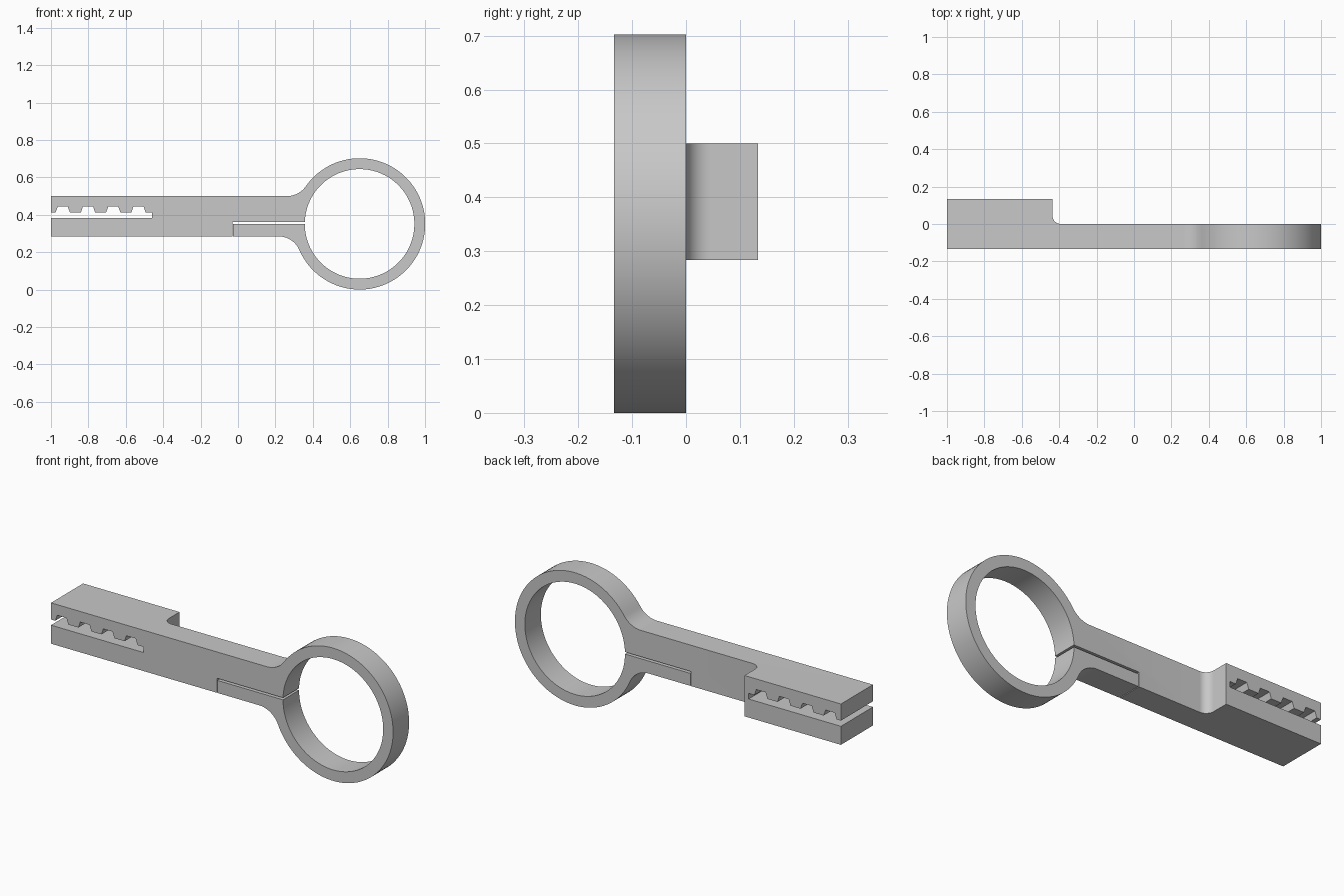
import bpy, bmesh
from math import sin, cos, atan2, asin, sqrt, pi

if "Cube" in bpy.data.objects:
    bpy.data.objects.remove(bpy.data.objects["Cube"])

# Main dimensions
RING_X, RING_Z, OUTER, INNER = 0.65, 0.351, 0.351, 0.293
TOP, BOTTOM = 0.5, 0.284
FRONT, MID, BACK = -0.134, 0.0, 0.134
FILLET = 0.12
SLIT_LOW, SLIT_HIGH, SLIT_X, SLIT_GAP = 0.35, 0.361, -0.03, 0.004
SLOT_LOW, SLOT_HIGH, NOTCH_TOP, SLOT_END = 0.382, 0.412, 0.444, -0.46


def arc(cx, cy, r, a0, a1, n):
    return [(cx + r * cos(a0 + (a1 - a0) * i / n),
             cy + r * sin(a0 + (a1 - a0) * i / n)) for i in range(n + 1)]


def prism(name, points, to_3d, depth):
    """Extrude a flat outline along a depth vector."""
    bm = bmesh.new()
    face = bm.faces.new([bm.verts.new(to_3d(*p)) for p in points])
    new = bmesh.ops.extrude_face_region(bm, geom=[face])["geom"]
    bmesh.ops.translate(bm, vec=depth,
                        verts=[v for v in new if isinstance(v, bmesh.types.BMVert)])
    bmesh.ops.recalc_face_normals(bm, faces=bm.faces)
    mesh = bpy.data.meshes.new(name)
    bm.to_mesh(mesh)
    bm.free()
    obj = bpy.data.objects.new(name, mesh)
    bpy.context.collection.objects.link(obj)
    return obj


def neck_center(edge_z, side):
    """Centre of the fillet touching both the bar edge and the ring."""
    z = edge_z + side * FILLET
    return RING_X - sqrt((OUTER + FILLET) ** 2 - (z - RING_Z) ** 2), z


# Clamp outline: upper bar edge, neck, ring rim, neck
ux, uz = neck_center(TOP, 1)
lx, lz = neck_center(BOTTOM, -1)
up = atan2(uz - RING_Z, ux - RING_X)
low = atan2(lz - RING_Z, lx - RING_X)
outline = [(-1, TOP)]
outline += arc(ux, uz, FILLET, -pi / 2, up - pi, 14)
outline += arc(RING_X, RING_Z, OUTER, up, low, 80)[1:]
outline += arc(lx, lz, FILLET, low + pi, pi / 2, 14)[1:]

# Split arm, ring hole and the slit back to the bar
outline += [(SLIT_X + SLIT_GAP, BOTTOM), (SLIT_X + SLIT_GAP, SLIT_LOW)]
start = pi - asin((SLIT_LOW - RING_Z) / INNER)
end = 3 * pi - asin((SLIT_HIGH - RING_Z) / INNER)
outline += arc(RING_X, RING_Z, INNER, start, end, 96)
outline += [(SLIT_X, SLIT_HIGH), (SLIT_X, BOTTOM), (-1, BOTTOM)]

# Toothed slot
outline += [(-1, SLOT_LOW), (SLOT_END, SLOT_LOW), (SLOT_END, SLOT_HIGH)]
for i in range(4):
    c = -0.532 - 0.135 * i
    outline += [(c + 0.038, SLOT_HIGH), (c + 0.027, NOTCH_TOP),
                (c - 0.027, NOTCH_TOP), (c - 0.038, SLOT_HIGH)]
outline.append((-1, SLOT_HIGH))
clamp = prism("ring_clamp", outline, lambda x, z: (x, FRONT, z), (0, BACK - FRONT, 0))

# Cut the back half away beyond the thick grip, leaving a rounded inner corner
wall, r = -0.436, 0.045
plan = [(wall, 0.3)] + arc(wall + r, MID + r, r, pi, 1.5 * pi, 10) + [(1.2, MID), (1.2, 0.3)]
cutter = prism("back_cutter", plan, lambda x, y: (x, y, -0.2), (0, 0, 1.2))
cutter.hide_render = True
cut = clamp.modifiers.new("back_cut", "BOOLEAN")
cut.operation = "DIFFERENCE"
cut.solver = "EXACT"
cut.object = cutter
bpy.ops.object.select_all(action="DESELECT")
bpy.context.view_layer.objects.active = clamp
clamp.select_set(True)
bpy.ops.object.modifier_apply(modifier=cut.name)
bpy.data.objects.remove(cutter)
bpy.ops.object.shade_smooth_by_angle(angle=0.5)

# Single grey material
grey = bpy.data.materials.new("light_grey")
grey.use_nodes = True
colour = (0.58, 0.58, 0.58, 1)
grey.diffuse_color = colour
grey.node_tree.nodes["Principled BSDF"].inputs["Base Color"].default_value = colour
clamp.data.materials.clear()
clamp.data.materials.append(grey)
